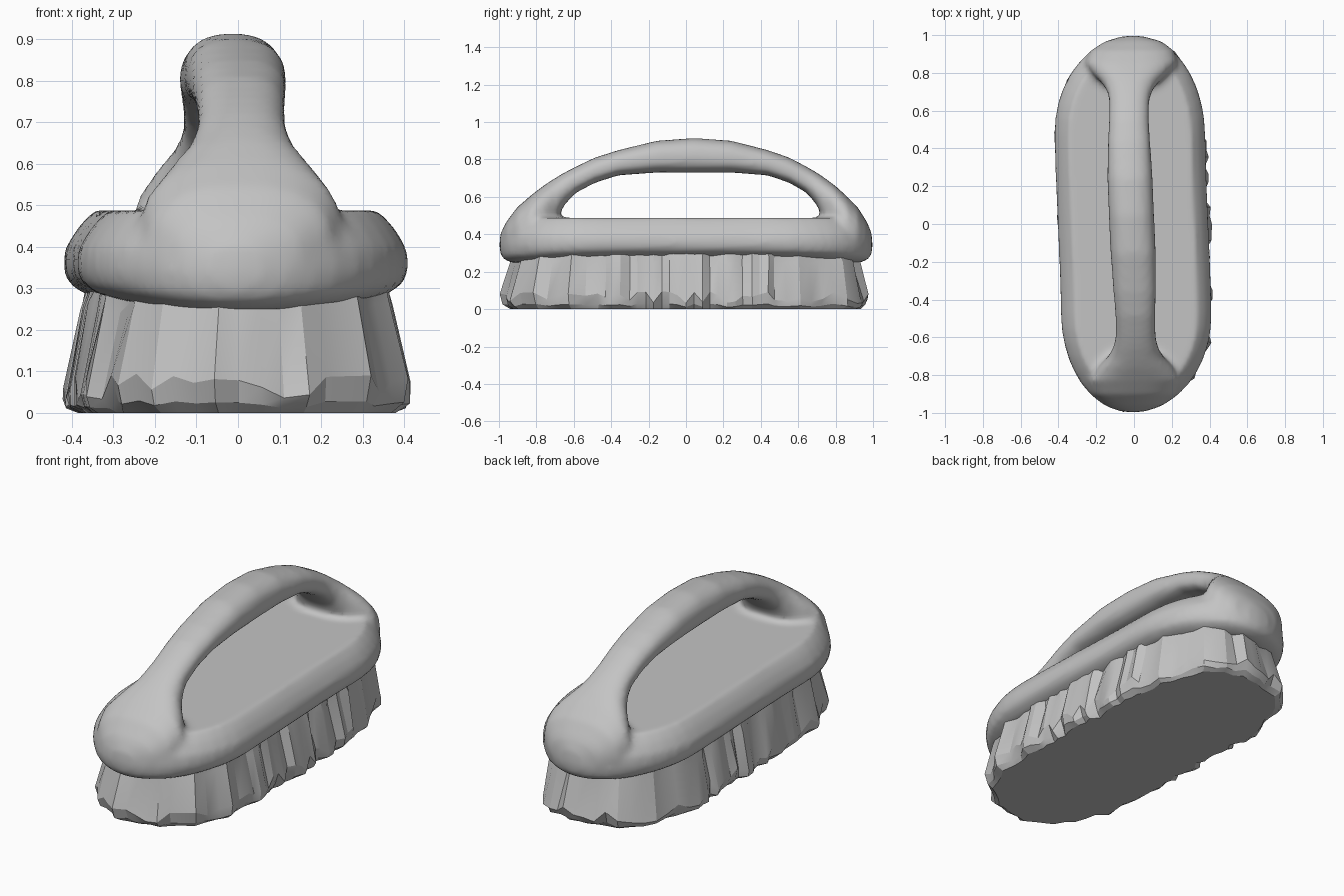
import bpy
import bmesh
import random
from math import cos, sin, pi

random.seed(4)

default_cube = bpy.data.objects.get("Cube")
if default_cube:
    bpy.data.objects.remove(default_cube, do_unlink=True)


def make_material(name, colour):
    material = bpy.data.materials.new(name)
    material.use_nodes = True
    material.diffuse_color = colour
    material.node_tree.nodes["Principled BSDF"].inputs["Base Color"].default_value = colour
    return material


grey = make_material("plain grey", (0.55, 0.55, 0.55, 1))
STRAIGHT = 0.48  # half length of the straight sides


def skew(y):
    """Slight sideways sway of the whole brush along its length."""
    return -0.045 * y * (1 - y * y)


def capsule(half_width, half_length, steps):
    """Evenly spaced outline: two straight sides joined by elliptical ends."""
    points = []
    for end in (1, -1):
        for i in range(steps):
            angle = pi * i / steps
            points.append((end * half_width * cos(angle),
                           end * (STRAIGHT + (half_length - STRAIGHT) * sin(angle))))
        for i in range(steps):
            points.append((-end * half_width, end * STRAIGHT * (1 - 2 * i / steps)))
    return points


def signed_power(value, power):
    return abs(value) ** power * (1 if value >= 0 else -1)


def loft(bm, rings):
    """Skin a list of closed rings and cap both ends."""
    loops = [[bm.verts.new(point) for point in ring] for ring in rings]
    for lower, upper in zip(loops, loops[1:]):
        for i in range(len(lower)):
            j = (i + 1) % len(lower)
            bm.faces.new((lower[i], lower[j], upper[j], upper[i]))
    bm.faces.new(list(reversed(loops[0])))
    bm.faces.new(loops[-1])


def finish(bm, name):
    bmesh.ops.recalc_face_normals(bm, faces=bm.faces[:])
    mesh = bpy.data.meshes.new(name)
    bm.to_mesh(mesh)
    bm.free()
    mesh.materials.append(grey)
    obj = bpy.data.objects.new(name, mesh)
    bpy.context.collection.objects.link(obj)
    return obj


# Brush block: long slab with a flat top, its underside dipping at both ends
def block_ring(inset, height, droop):
    return [(x + skew(y) - 0.005, y, height - droop * abs(y) ** 4)
            for x, y in capsule(0.4 - inset, 1.0 - inset, 20)]


body = bmesh.new()
block_rows = [(0.1, 0.275, 0.045), (0.05, 0.29, 0.045), (0.012, 0.315, 0.04),
              (0, 0.35, 0.015), (0.005, 0.395, 0), (0.035, 0.445, 0), (0.075, 0.488, 0)]
loft(body, [block_ring(*row) for row in block_rows])

# Arched grip, waisted before it flares into the ends (y, half width, bottom, top)
half_arch = [(0, 0.13, 0.73, 0.915), (0.2, 0.13, 0.73, 0.90),
             (0.4, 0.122, 0.715, 0.85), (0.52, 0.115, 0.675, 0.81),
             (0.62, 0.115, 0.62, 0.76), (0.68, 0.13, 0.55, 0.727),
             (0.73, 0.165, 0.42, 0.695), (0.78, 0.225, 0.3, 0.66),
             (0.84, 0.27, 0.28, 0.61), (0.91, 0.24, 0.29, 0.545),
             (0.965, 0.16, 0.3, 0.465), (0.99, 0.06, 0.31, 0.41)]
arch = [(-y, w, b, t) for y, w, b, t in reversed(half_arch[1:])] + half_arch


def grip_ring(y, half_width, bottom, top, count=28):
    middle, half_height = (top + bottom) / 2, (top - bottom) / 2
    shift = 0.045 * (1 - y * y)
    ring = []
    for i in range(count):
        angle = 2 * pi * i / count
        # Narrower towards the top than at the underside
        taper = 1 - 0.08 * (1 + sin(angle))
        x = half_width * taper * signed_power(cos(angle), 0.8)
        z = half_height * signed_power(sin(angle), 0.8)
        ring.append((x + skew(y) - shift * 0.3, y + shift, middle + z))
    return ring


loft(body, [grip_ring(*row) for row in arch])
handle = finish(body, "brush_handle_and_block")

# Fuse the grip into the block and soften the joint
remesh = handle.modifiers.new("fuse", "REMESH")
remesh.mode = "VOXEL"
remesh.voxel_size = 0.018
remesh.use_smooth_shade = True
soften = handle.modifiers.new("soften", "SMOOTH")
soften.factor = 0.5
soften.iterations = 5

# Bristles: a faceted, pleated skirt flaring down to a flat base
STEPS = 22
pleats = [random.uniform(-0.024, 0.016) for _ in range(4 * STEPS)]
hems = [random.uniform(-0.02, 0.045) for _ in range(4 * STEPS)]


def bristle_ring(half_width, half_length, height, pleat, hem):
    ring = []
    for (x, y), fold, lift in zip(capsule(half_width, half_length, STEPS), pleats, hems):
        scale = 1 + pleat * (fold + random.uniform(-0.008, 0.008)) / half_width
        ring.append((x * scale + skew(y), y + (scale - 1) * 0.4 * y, height + hem * lift))
    return ring


skirt = bmesh.new()
skirt_rows = [(0.34, 0.91, 0.32, 0.5, 0), (0.352, 0.93, 0.25, 1, 0.5),
              (0.395, 0.98, 0.05, 1, 1), (0.385, 0.965, 0.016, 1, 0.3),
              (0.36, 0.935, 0, 0.8, 0)]
loft(skirt, [bristle_ring(*row) for row in reversed(skirt_rows)])
bristles = finish(skirt, "bristles")

# Smooth the shading of the bristles only across gentle folds
bpy.ops.object.select_all(action="DESELECT")
bristles.select_set(True)
bpy.context.view_layer.objects.active = bristles
bpy.ops.object.shade_smooth_by_angle(angle=0.35)
